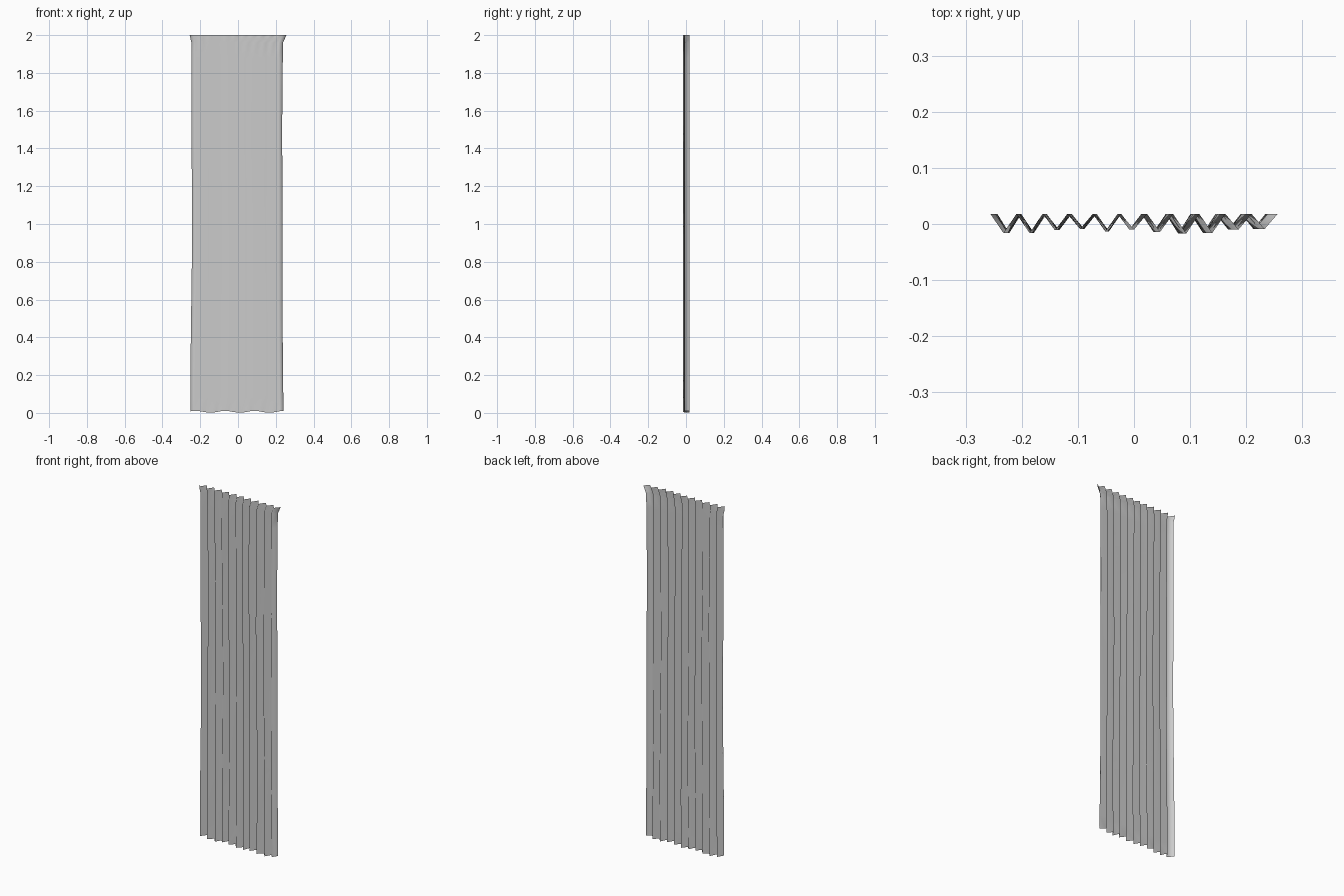
import bpy, bmesh, math

if "Cube" in bpy.data.objects:
    bpy.data.objects.remove(bpy.data.objects["Cube"])

PLEATS = 11
ROWS = 24
# Depth of each front fold, left to right
VALLEYS = [-.016, -.016, -.011, -.009, -.013, -.010, -.014, -.017, -.016, -.010, -.009]
PEAK = 0.018


def fold_point(i, z):
    """Point on pleat crease i (even = back ridge, odd = front fold) at height z."""
    u = i / (2 * PLEATS) * 2 - 1
    flare = max(0.0, (z - 1.96) / 0.04)
    half = 0.242 + 0.014 * flare
    # Gentle sideways drift of the hanging cloth
    sway = 0.003 * math.sin(2.6 * z + 1.7 * u) + 0.0015 * math.sin(5 * z + 9 * u)
    x = u * half + (sway - 0.005) * (1 - flare)
    y = VALLEYS[i // 2] if i % 2 else PEAK
    return x, y


bm = bmesh.new()
rows = []
levels = [1.96 * r / ROWS for r in range(ROWS + 1)] + [1.98, 2.0]
for r, z in enumerate(levels):
    row = []
    for i in range(2 * PLEATS + 1):
        x, y = fold_point(i, z)
        # Slightly uneven hem
        zz = 0.006 + 0.005 * math.sin(i * 0.9 + 0.5) if r == 0 else z
        row.append(bm.verts.new((x, y, max(zz, 0))))
    rows.append(row)
for a, b in zip(rows, rows[1:]):
    for i in range(2 * PLEATS):
        bm.faces.new((a[i], a[i + 1], b[i + 1], b[i]))

# Pleated curtain panel
mesh = bpy.data.meshes.new("curtain_panel")
bm.to_mesh(mesh)
bm.free()
curtain = bpy.data.objects.new("curtain_panel", mesh)
bpy.context.collection.objects.link(curtain)
for p in mesh.polygons:
    p.use_smooth = True
